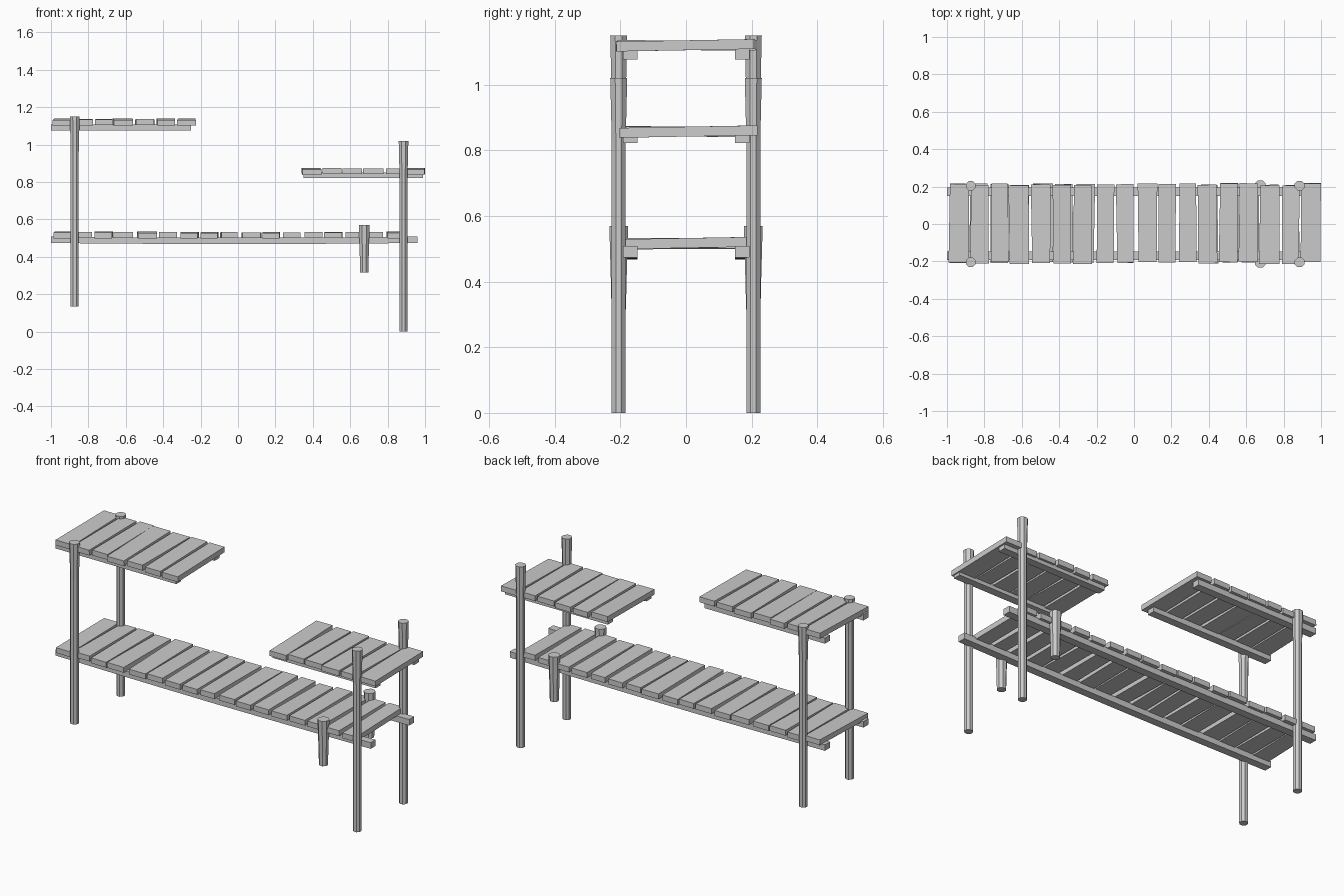
import bpy, bmesh, math, random
from mathutils import Matrix

if "Cube" in bpy.data.objects:
    bpy.data.objects.remove(bpy.data.objects["Cube"])

random.seed(4)


def make_object(name, bm):
    bmesh.ops.recalc_face_normals(bm, faces=bm.faces)
    mesh = bpy.data.meshes.new(name)
    bm.to_mesh(mesh)
    bm.free()
    obj = bpy.data.objects.new(name, mesh)
    bpy.context.collection.objects.link(obj)
    return obj


def loft(name, rings):
    """Skin a list of equal-sized vertex rings and cap both ends."""
    bm = bmesh.new()
    vs = [[bm.verts.new(p) for p in ring] for ring in rings]
    n = len(vs[0])
    for a, b in zip(vs, vs[1:]):
        for i in range(n):
            j = (i + 1) % n
            bm.faces.new((a[i], a[j], b[j], b[i]))
    bm.faces.new(vs[0])
    bm.faces.new(vs[-1])
    return make_object(name, bm)


def plank(name, x0, x1, z, roll):
    """Slightly tapered and rolled board lying across the rails."""
    bm = bmesh.new()
    bmesh.ops.create_cube(bm, size=1)
    w = x1 - x0
    taper = random.uniform(-0.05, 0.05)
    yaw = random.uniform(-0.012, 0.012)
    for v in bm.verts:
        v.co.x *= w * (0.96 + taper * v.co.y * 2)
        v.co.y *= 0.42
        v.co.z *= 0.03
    shift = random.uniform(-0.004, 0.008)
    bm.transform(Matrix.Translation(((x0 + x1) / 2, shift, z))
                 @ Matrix.Rotation(yaw, 4, 'Z') @ Matrix.Rotation(roll, 4, 'X'))
    make_object(name, bm)


def rail(name, x0, x1, y, z0, z1, sag):
    """Square beam along x that dips a little in the middle."""
    rings = []
    for i in range(7):
        t = i / 6
        x = x0 + (x1 - x0) * t
        d = -sag * math.sin(math.pi * t)
        rings.append([(x, y - 0.022, z0 + d), (x, y + 0.022, z0 + d),
                      (x, y + 0.022, z1 + d), (x, y - 0.022, z1 + d)])
    loft(name, rings)


def post(name, x, y, profile):
    """Eight-sided post; profile holds (z, radius) pairs."""
    loft(name, [[(x + r * math.cos(math.tau * (i + 0.5) / 8),
                  y + r * math.sin(math.tau * (i + 0.5) / 8), z)
                 for i in range(8)] for z, r in profile])


def deck(name, spans, plank_z, rail_x, rail_z, sag):
    for i, (a, b) in enumerate(spans):
        last = i in (0, len(spans) - 1)
        roll = 0.018 if last else random.uniform(-0.012, 0.02)
        t = (a + b - 2 * rail_x[0]) / (2 * (rail_x[1] - rail_x[0]))
        dip = sag * math.sin(math.pi * min(max(t, 0), 1))
        plank(f"{name}_plank_{i + 1}", a, b, plank_z - dip * 0.5, roll)
    for side, y in (("front", -0.17), ("back", 0.172)):
        rail(f"{name}_{side}_rail", *rail_x, y, *rail_z, sag)


# Long lower shelf
lower = [(-0.985, -0.885), (-0.88, -0.78), (-0.77, -0.67), (-0.665, -0.56),
         (-0.54, -0.43), (-0.425, -0.325), (-0.31, -0.21), (-0.20, -0.105),
         (-0.095, 0.0), (0.02, 0.125), (0.13, 0.225), (0.24, 0.335),
         (0.355, 0.45), (0.46, 0.56), (0.575, 0.67), (0.69, 0.775),
         (0.795, 0.885)]
deck("lower_shelf", lower, 0.518, (-1.0, 0.96), (0.474, 0.508), 0.006)

# High left shelf
left = [(-0.99, -0.88), (-0.875, -0.775), (-0.765, -0.67), (-0.67, -0.56),
        (-0.55, -0.445), (-0.435, -0.335), (-0.325, -0.225)]
deck("left_shelf", left, 1.12, (-1.0, -0.25), (1.076, 1.108), 0.0)

# Mid-height right shelf
right = [(0.34, 0.445), (0.455, 0.555), (0.56, 0.665), (0.67, 0.78),
         (0.79, 0.885), (0.89, 1.0)]
deck("right_shelf", right, 0.857, (0.35, 0.99), (0.822, 0.85), 0.0)

# Posts, flared toward the top
for side, y in (("front", -0.205), ("back", 0.205)):
    post(f"{side}_left_post", -0.873, y,
         [(0.135, 0.023), (0.95, 0.023), (1.15, 0.028)])
    post(f"{side}_right_post", 0.885, y,
         [(0.0, 0.023), (0.83, 0.023), (1.02, 0.028)])
    post(f"{side}_short_post", 0.675, y,
         [(0.315, 0.024), (0.37, 0.025), (0.57, 0.031)])
